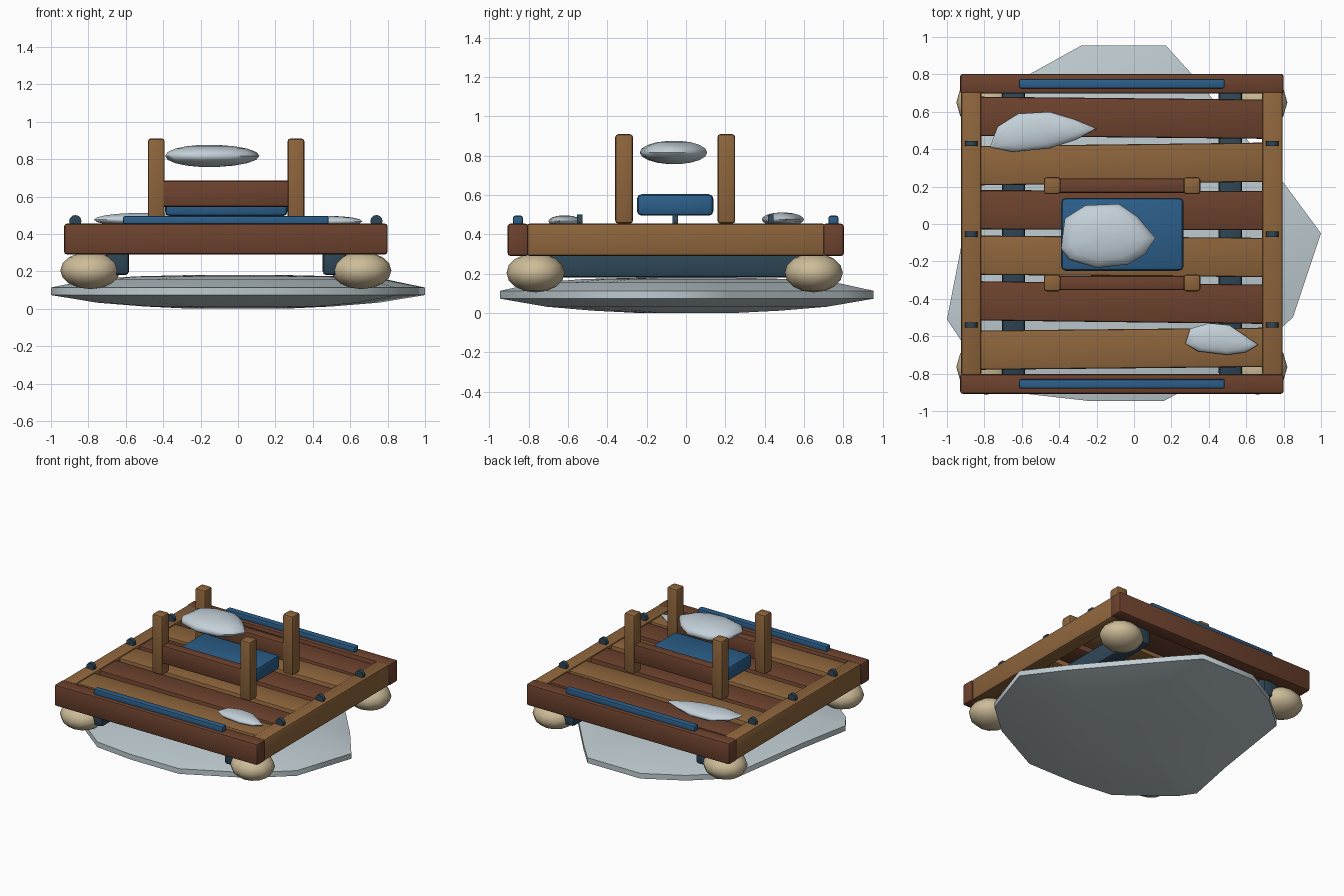
import bpy, bmesh, math
from mathutils import Vector

if "Cube" in bpy.data.objects:
    bpy.data.objects.remove(bpy.data.objects["Cube"])


def material(name, hexcode):
    srgb = [int(hexcode[i:i + 2], 16) / 255 for i in (0, 2, 4)]
    color = [((c + 0.055) / 1.055) ** 2.4 for c in srgb] + [1]
    m = bpy.data.materials.new(name)
    m.use_nodes = True
    m.diffuse_color = color
    m.node_tree.nodes["Principled BSDF"].inputs["Base Color"].default_value = color
    return m


light_wood = material("light wood", "8E653C")
dark_wood = material("dark wood", "6D422E")
blue = material("blue cloth", "2C5F8A")
slate = material("dark slate", "2E4656")
cream = material("cream float", "CDBC99")
snow = material("snow", "C3D0D8")
ice = material("ice", "BFCCD1")


def finish(name, bm, mat, angle=40):
    bmesh.ops.recalc_face_normals(bm, faces=bm.faces)
    mesh = bpy.data.meshes.new(name)
    bm.to_mesh(mesh)
    bm.free()
    mesh.materials.append(mat)
    ob = bpy.data.objects.new(name, mesh)
    bpy.context.collection.objects.link(ob)
    bpy.ops.object.select_all(action="DESELECT")
    ob.select_set(True)
    bpy.context.view_layer.objects.active = ob
    bpy.ops.object.shade_smooth_by_angle(angle=math.radians(angle))
    return ob


def box(name, xs, ys, zs, mat, bevel=0.015, turn=0):
    """Bevelled box given by its extents on each axis."""
    bm = bmesh.new()
    bmesh.ops.create_cube(bm, size=1)
    bmesh.ops.scale(bm, vec=[b - a for a, b in (xs, ys, zs)], verts=bm.verts)
    bmesh.ops.bevel(bm, geom=bm.edges[:], offset=bevel, segments=2,
                    profile=0.5, affect="EDGES")
    ob = finish(name, bm, mat)
    ob.location = [(a + b) / 2 for a, b in (xs, ys, zs)]
    ob.rotation_euler.z = turn
    return ob


def slab(name, outline, center, rings, mat):
    """Lens shape: the outline scaled about a center at each (scale, height)."""
    bm = bmesh.new()
    c = Vector(center)
    loops = []
    for s, z in rings:
        points = [c + (Vector(p) - c) * s for p in outline]
        loops.append([bm.verts.new((p.x, p.y, z)) for p in points])
    n = len(outline)
    for low, high in zip(loops, loops[1:]):
        for i in range(n):
            j = (i + 1) % n
            bm.faces.new((low[i], low[j], high[j], high[i]))
    bm.faces.new(loops[0])
    bm.faces.new(loops[-1])
    return finish(name, bm, mat, 60)


def snow_patch(name, outline, center, z0, z1):
    mid, half = (z0 + z1) / 2, (z1 - z0) / 2
    angles = [math.radians(a) for a in range(-80, 81, 20)]
    rings = [(math.cos(a), mid + half * math.sin(a)) for a in angles]
    return slab(name, outline, center, rings, snow)


# Outer frame
for side, y in (("front", -0.855), ("back", 0.75)):
    box(side + "_beam", (-0.93, 0.8), (y - 0.053, y + 0.053), (0.29, 0.455), dark_wood)
    box(side + "_trim", (-0.615, 0.485), (y - 0.025, y + 0.025), (0.445, 0.495), blue, 0.01)
for side, x in (("right", -0.87), ("left", 0.74)):
    box(side + "_beam", (x - 0.055, x + 0.055), (-0.81, 0.71), (0.29, 0.455), light_wood)
    # Pegs along the side beams
    for i in range(3):
        bm = bmesh.new()
        bmesh.ops.create_cone(bm, cap_ends=True, segments=12, radius1=0.033,
                              radius2=0.033, depth=0.028)
        peg = finish(f"{side}_peg_{i + 1}", bm, slate)
        peg.rotation_euler.x = math.pi / 2
        peg.location = (x, -0.54 + 0.485 * i, 0.468)

# Deck planks, slightly askew
turns = (0.01, -0.012, -0.008, -0.003, 0.012, -0.01)
for i, turn in enumerate(turns):
    y = -0.667 + 0.247 * i
    box(f"deck_plank_{i + 1}", (-0.83, 0.7), (y - 0.105, y + 0.105), (0.32, 0.445),
        dark_wood if i % 2 else light_wood, 0.012, turn)

# Skids under the deck
for side, x in (("right", -0.645), ("left", 0.515)):
    box(side + "_skid", (x - 0.062, x + 0.062), (-0.82, 0.72), (0.18, 0.32), slate, 0.02)

# Corner floats
for side, x in (("right", -0.79), ("left", 0.66)):
    for end, y in (("front", -0.765), ("back", 0.65)):
        bm = bmesh.new()
        bmesh.ops.create_uvsphere(bm, u_segments=12, v_segments=8, radius=1)
        bmesh.ops.scale(bm, vec=(0.16, 0.148, 0.1), verts=bm.verts)
        finish(f"{end}_{side}_float", bm, cream, 80).location = (x, y, 0.205)

# Seat with posts and rails
box("seat", (-0.39, 0.265), (-0.25, 0.14), (0.495, 0.605), blue, 0.025)
for end, y in (("front", -0.315), ("back", 0.205)):
    for side, x in (("right", -0.437), ("left", 0.31)):
        box(f"{end}_{side}_post", (x - 0.045, x + 0.045), (y - 0.045, y + 0.045),
            (0.455, 0.91), light_wood)
    box(end + "_rail", (-0.44, 0.315), (y - 0.038, y + 0.038), (0.545, 0.685), dark_wood, 0.012)

# Snow patches
snow_patch("seat_snow",
           [(-0.39, -0.13), (-0.37, 0.03), (-0.26, 0.1), (-0.08, 0.108), (0.02, 0.04),
            (0.115, -0.075), (0.06, -0.16), (-0.03, -0.215), (-0.2, -0.235), (-0.35, -0.19)],
           (-0.16, -0.06), 0.757, 0.877)
snow_patch("back_snow",
           [(-0.77, 0.41), (-0.73, 0.52), (-0.62, 0.59), (-0.45, 0.6), (-0.32, 0.56),
            (-0.2, 0.51), (-0.31, 0.45), (-0.45, 0.405), (-0.65, 0.385)],
           (-0.52, 0.49), 0.44, 0.512)
snow_patch("front_snow",
           [(0.275, -0.64), (0.3, -0.56), (0.4, -0.53), (0.51, -0.54), (0.665, -0.645),
            (0.6, -0.685), (0.5, -0.7), (0.34, -0.68)],
           (0.46, -0.62), 0.438, 0.497)

# Ice floe below
slab("ice_floe",
     [(-1, -0.51), (-0.92, -0.1), (-0.82, 0.57), (-0.56, 0.8), (-0.28, 0.955), (0.17, 0.955),
      (0.31, 0.8), (0.8, 0.22), (1, -0.05), (0.85, -0.5), (0.6, -0.72), (0.16, -0.945),
      (-0.25, -0.945), (-0.56, -0.91), (-0.92, -0.63)],
     (0, 0),
     [(0.25, 0), (0.5, 0.012), (0.75, 0.032), (1, 0.073), (1, 0.113),
      (0.8, 0.155), (0.55, 0.173), (0.25, 0.18)], ice)
